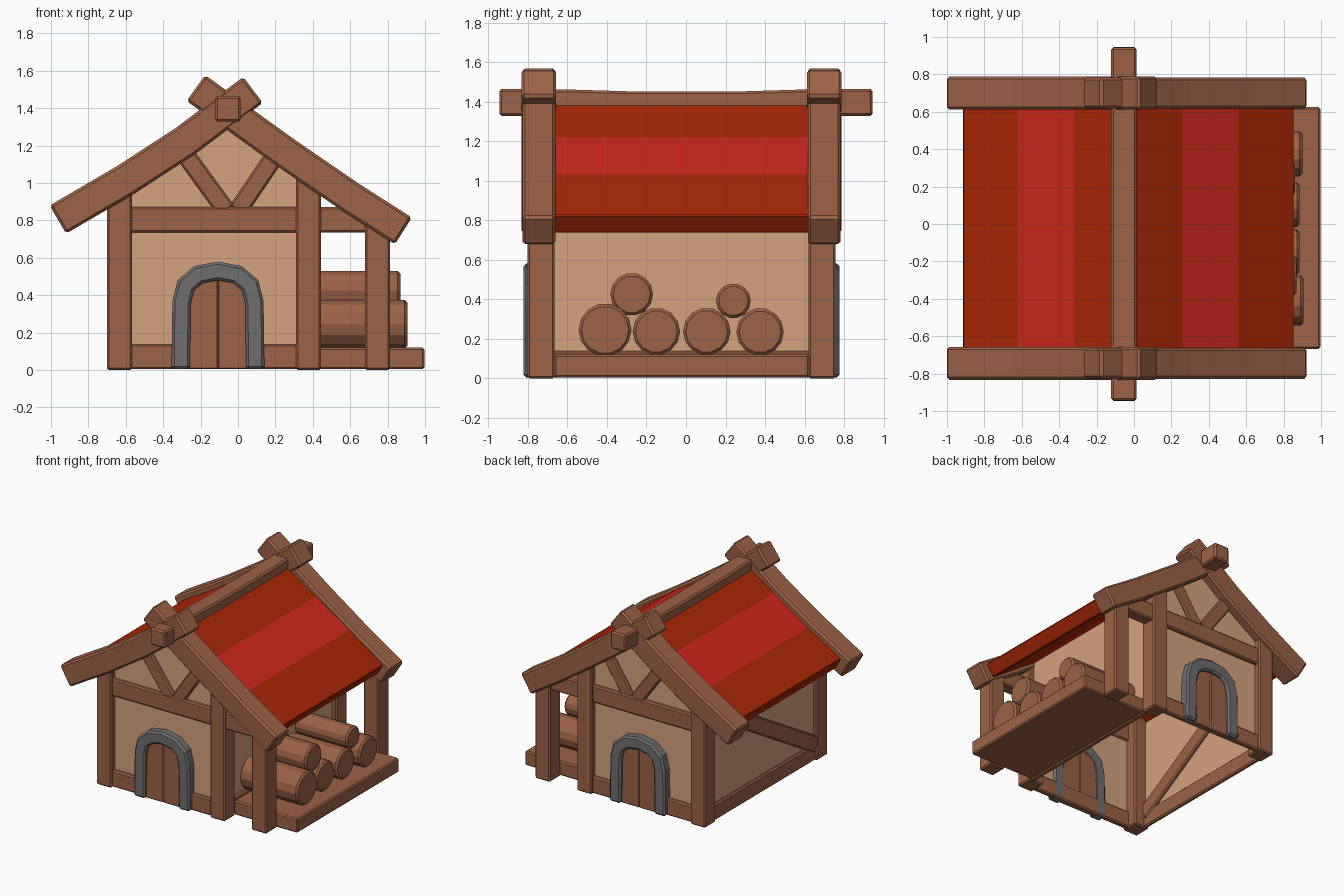
import bpy, bmesh, math
from mathutils import Vector, Matrix

if "Cube" in bpy.data.objects:
    bpy.data.objects.remove(bpy.data.objects["Cube"])


def material(name, rgb):
    m = bpy.data.materials.new(name)
    m.diffuse_color = (*rgb, 1)
    m.use_nodes = True
    m.node_tree.nodes["Principled BSDF"].inputs["Base Color"].default_value = m.diffuse_color
    return m


WOOD = material("brown wood", (0.335, 0.122, 0.063))
PLASTER = material("tan plaster", (0.67, 0.36, 0.21))
ROOF = material("rust red roof", (0.40, 0.020, 0.0015))
STRIPE = material("bright red stripe", (0.63, 0.021, 0.013))
STONE = material("grey stone", (0.156, 0.156, 0.156))


def finish(name, bm, mats, bevel=0.0):
    bmesh.ops.recalc_face_normals(bm, faces=bm.faces)
    me = bpy.data.meshes.new(name)
    bm.to_mesh(me)
    bm.free()
    for m in mats:
        me.materials.append(m)
    ob = bpy.data.objects.new(name, me)
    bpy.context.collection.objects.link(ob)
    if bevel:
        mod = ob.modifiers.new("bevel", 'BEVEL')
        mod.width, mod.segments = bevel, 1
        mod.limit_method, mod.angle_limit = 'ANGLE', math.radians(40)
    return ob


def box(name, x0, x1, y0, y1, z0, z1, bevel=0.01):
    bm = bmesh.new()
    bmesh.ops.create_cube(bm, size=1)
    for v in bm.verts:
        v.co = ((x0 + x1) / 2 + v.co.x * (x1 - x0),
                (y0 + y1) / 2 + v.co.y * (y1 - y0),
                (z0 + z1) / 2 + v.co.z * (z1 - z0))
    return finish(name, bm, [WOOD], bevel)


def ribbon(name, path, lo, hi, a, b, mats, bevel=0.01, rule=None, along_y=False):
    """Thick strip following a 2D path, offset lo..hi from it, with depth a..b."""
    pts = [Vector(p) for p in path]
    segs = [(q - p).normalized() for p, q in zip(pts, pts[1:])]
    bm = bmesh.new()
    rings = []
    for i, p in enumerate(pts):
        d0, d1 = segs[max(i - 1, 0)], segs[min(i, len(segs) - 1)]
        n0, n1 = Vector((-d0.y, d0.x)), Vector((-d1.y, d1.x))
        n = (n0 + n1).normalized()
        n /= n.dot(n1)
        ring = []
        for off, d in ((lo, a), (hi, a), (hi, b), (lo, b)):
            q = p + n * off
            ring.append(bm.verts.new((d, q.x, q.y) if along_y else (q.x, d, q.y)))
        rings.append(ring)
    for r, s in zip(rings, rings[1:]):
        for k in range(4):
            bm.faces.new((r[k], r[(k + 1) % 4], s[(k + 1) % 4], s[k]))
    bm.faces.new(rings[0])
    bm.faces.new(rings[-1])
    if rule:
        for f in bm.faces:
            f.material_index = rule(f.calc_center_median())
    return finish(name, bm, mats, bevel)


def prism(name, outline, y0, y1, mat, bevel=0.0):
    bm = bmesh.new()
    f = bm.faces.new([bm.verts.new((x, y0, z)) for x, z in outline])
    ext = bmesh.ops.extrude_face_region(bm, geom=[f])["geom"]
    for v in ext:
        if isinstance(v, bmesh.types.BMVert):
            v.co.y = y1
    bm.faces.new([v for v in f.verts]) if not f.is_valid else None
    return finish(name, bm, [mat], bevel)


MID_Y, DOOR_X = -0.0225, -0.107

# Plaster shell, open underneath and under the roof
shell = [(-0.67, 0.005), (-0.67, 0.935), (-0.055, 1.34), (0.40, 1.05), (0.40, 0.005)]
bm = bmesh.new()
front, back = ([bm.verts.new((x, y, z)) for x, z in shell] for y in (-0.755, 2 * MID_Y + 0.755))
bm.faces.new(front)
bm.faces.new(back)
for i in (0, 3):
    bm.faces.new((front[i], front[i + 1], back[i + 1], back[i]))
finish("plaster_walls", bm, [PLASTER])


def arc(rx, rz, a0, a1, n):
    """Slightly squared half ellipse over the door."""
    pts = []
    for i in range(n + 1):
        t = math.radians(a0 + (a1 - a0) * i / n)
        c, s = math.cos(t), abs(math.sin(t))
        pts.append((DOOR_X + rx * math.copysign(abs(c) ** 0.9, c), 0.36 + rz * s ** 0.85))
    return pts


# Both gable ends share the same framing
for end, s in (("front", 1), ("back", -1)):
    def span(y0, y1):
        return (y0, y1) if s == 1 else (2 * MID_Y - y1, 2 * MID_Y - y0)

    for side, x, top in (("left", -0.70, 0.96), ("middle", 0.31, 1.07), ("outer", 0.68, 0.80)):
        box(f"{end}_{side}_post", x, x + 0.133, *span(-0.803, -0.665), 0, top)
    box(f"{end}_sill_beam", -0.58, 0.32, *span(-0.785, -0.74), 0.005, 0.138)
    box(f"{end}_cross_beam", -0.58, 0.32, *span(-0.785, -0.74), 0.735, 0.872)
    box(f"{end}_lean_to_beam", 0.42, 0.70, *span(-0.785, -0.685), 0.735, 0.872)
    ribbon(f"{end}_gable_brace_left", [(-0.31, 1.19), (-0.062, 0.85)], -0.05, 0.05,
           *span(-0.78, -0.74), [WOOD])
    ribbon(f"{end}_gable_brace_right", [(-0.002, 0.85), (0.22, 1.18)], -0.05, 0.05,
           *span(-0.777, -0.74), [WOOD])

    # Sagging bargeboards crossing at the ridge
    ribbon(f"{end}_rafter_left", [(-0.963, 0.805), (-0.6, 1.017), (-0.28, 1.225), (0.08, 1.498)],
           -0.087, 0.087, *span(-0.833, -0.657), [WOOD], 0.014)
    ribbon(f"{end}_rafter_right", [(-0.225, 1.508), (0.25, 1.165), (0.6, 0.925), (0.884, 0.744)],
           -0.085, 0.085, *span(-0.828, -0.662), [WOOD], 0.014)

    # Stone arch and double door
    path = [(DOOR_X - 0.199, 0.005)] + arc(0.195, 0.17, 180, 0, 6) + [(DOOR_X + 0.199, 0.005)]
    ribbon(f"{end}_door_arch", path, -0.049, 0.049, *span(-0.823, -0.74), [STONE], 0.014)
    for leaf, a in (("left", 180), ("right", 0)):
        edge = arc(0.165, 0.14, a, 90, 4)
        outline = [(DOOR_X, 0.005), (edge[0][0], 0.005)] + edge
        prism(f"{end}_door_leaf_{leaf}", outline, *span(-0.795, -0.745), WOOD, 0.006)

# Side sills and the long brace on the left wall
box("left_sill_beam", -0.69, -0.655, -0.68, 0.635, 0.005, 0.135)
box("right_sill_beam", 0.385, 0.43, -0.68, 0.635, 0.005, 0.138)
ribbon("left_wall_brace", [(-0.68, 0.12), (0.62, 0.89)], -0.062, 0.062, -0.695, -0.645,
       [WOOD], along_y=True)

# Striped roof
roof = [(-0.917, 0.88), (-0.62, 1.053), (-0.32, 1.25), (-0.055, 1.425),
        (0.26, 1.22), (0.56, 1.035), (0.858, 0.825)]
ribbon("roof", roof, -0.112, 0, -0.67, 0.625, [ROOF, STRIPE], 0.008,
       rule=lambda c: int(0.34 < abs(c.x + 0.03) < 0.54))

# Ridge beam, dipping slightly in the middle
ribbon("ridge_beam", [(-0.945, 1.397), (-0.6, 1.394), (-0.3, 1.385), (0.3, 1.385),
                      (0.6, 1.394), (0.945, 1.397)],
       -0.068, 0.068, -0.122, 0.014, [WOOD], 0.012, along_y=True)

# Wood store platform and stacked logs
box("log_platform", 0.43, 0.996, -0.668, 0.625, 0.005, 0.12)
logs = [(-0.41, 0.245, 0.134, 0.905), (-0.15, 0.237, 0.120, 0.885), (0.105, 0.237, 0.120, 0.885),
        (0.375, 0.235, 0.120, 0.90), (-0.275, 0.425, 0.108, 0.868), (0.24, 0.392, 0.088, 0.86)]
for i, (y, z, r, x1) in enumerate(logs):
    bm = bmesh.new()
    bmesh.ops.create_cone(bm, cap_ends=True, segments=14, radius1=r, radius2=r, depth=x1 - 0.39,
                          matrix=Matrix.Translation(((x1 + 0.39) / 2, y, z))
                          @ Matrix.Rotation(math.pi / 2, 4, 'Y'))
    ob = finish(f"log_{i + 1}", bm, [WOOD], 0.014)
